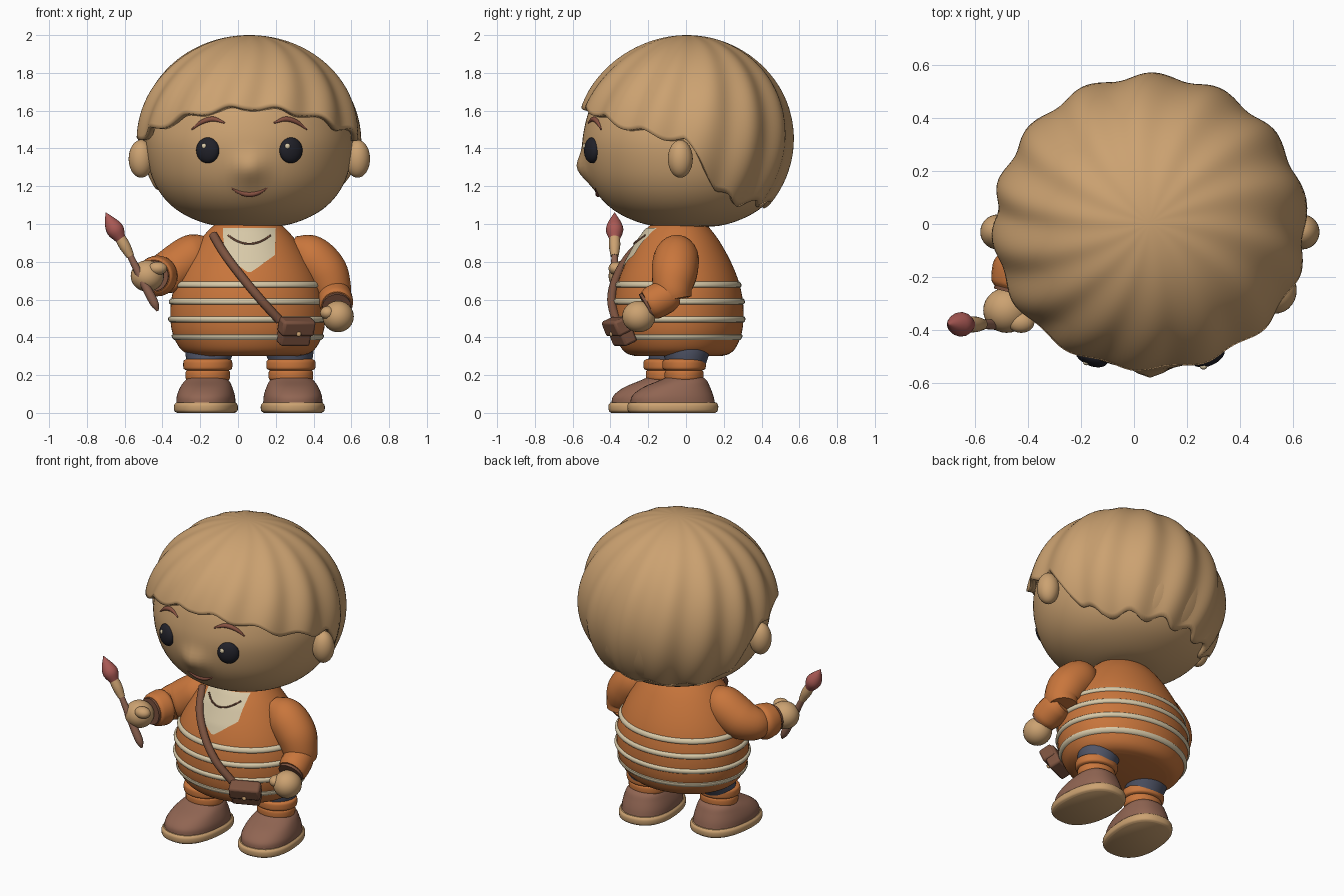
import bpy, bmesh, math
from mathutils import Vector, Matrix

if "Cube" in bpy.data.objects:
    bpy.data.objects.remove(bpy.data.objects["Cube"])

CX = 0.06  # middle line of the figure


def material(name, *rgb):
    m = bpy.data.materials.new(name)
    m.use_nodes = True
    m.diffuse_color = (*rgb, 1)
    m.node_tree.nodes["Principled BSDF"].inputs["Base Color"].default_value = (*rgb, 1)
    return m


TAN = material("warm tan", 0.60, 0.36, 0.165)
ORANGE = material("knit orange", 0.58, 0.18, 0.045)
CREAM = material("cream", 0.68, 0.58, 0.39)
SHOE = material("shoe brown", 0.28, 0.13, 0.085)
LEATHER = material("leather brown", 0.20, 0.085, 0.05)
NAVY = material("slate blue", 0.08, 0.09, 0.135)
BLACK = material("eye black", 0.015, 0.015, 0.022)
RED = material("bristle red", 0.40, 0.10, 0.09)
BROW = material("brow brown", 0.25, 0.085, 0.055)


def make(name, bm, mat):
    me = bpy.data.meshes.new(name)
    bm.to_mesh(me)
    bm.free()
    ob = bpy.data.objects.new(name, me)
    bpy.context.collection.objects.link(ob)
    me.materials.append(mat)
    bpy.ops.object.select_all(action="DESELECT")
    ob.select_set(True)
    bpy.context.view_layer.objects.active = ob
    bpy.ops.object.shade_smooth_by_angle(angle=math.radians(45))
    return ob


def spline(pts, n=6):
    """Smooth curve through points of any dimension."""
    p = [Vector(q) for q in pts]
    p = [p[0] * 2 - p[1]] + p + [p[-1] * 2 - p[-2]]
    out = []
    for a, b, c, d in zip(p, p[1:], p[2:], p[3:]):
        for k in range(n):
            t = k / n
            out.append(b + (c - a) * (t / 2) + (a * 2 - b * 5 + c * 4 - d) * (t * t / 2)
                       + (b * 3 - a - c * 3 + d) * (t ** 3 / 2))
    return out + [p[-2]]


def lookup(table, z):
    """Linear value from (key, value) pairs."""
    for (a, u), (b, v) in zip(table, table[1:]):
        if z <= b:
            return u + (v - u) * max(0, (z - a) / (b - a))
    return table[-1][1]


def skin_rings(name, rings, mat, cap=True):
    bm = bmesh.new()
    loops = [[bm.verts.new(v) for v in r] for r in rings]
    n = len(loops[0])
    for lo, hi in zip(loops, loops[1:]):
        for i in range(n):
            j = (i + 1) % n
            bm.faces.new((lo[i], lo[j], hi[j], hi[i]))
    if cap:
        bm.faces.new(loops[0][::-1])
        bm.faces.new(loops[-1])
        bmesh.ops.recalc_face_normals(bm, faces=bm.faces)
    return make(name, bm, mat)


def loft(name, rows, mat, power=2.0, n=48, steps=5, cap=True):
    """Stack of oval rings; each row is (cx, cy, z, rx, ry)."""
    rings = []
    for cx, cy, z, rx, ry in spline([tuple(r) for r in rows], steps):
        ring = []
        for i in range(n):
            c, s = math.cos(math.tau * i / n), math.sin(math.tau * i / n)
            k = (abs(c) ** power + abs(s) ** power) ** (-1 / power)
            ring.append((cx + max(rx, 0.001) * c * k, cy + max(ry, 0.001) * s * k, z))
        rings.append(ring)
    return skin_rings(name, rings, mat, cap)


def sweep(name, path, mat, n=16, steps=6):
    """Round tube; each path point is (x, y, z, radius)."""
    pts = spline(path, steps)
    pos = [Vector(p[:3]) for p in pts]
    side, rings = None, []
    for i, p in enumerate(pos):
        d = (pos[min(i + 1, len(pos) - 1)] - pos[max(i - 1, 0)]).normalized()
        side = d.orthogonal() if side is None else side - d * side.dot(d)
        side.normalize()
        up = d.cross(side)
        r = max(pts[i][3], 0.001)
        rings.append([p + (side * math.cos(math.tau * k / n) + up * math.sin(math.tau * k / n)) * r
                      for k in range(n)])
    return skin_rings(name, rings, mat)


def ball(name, loc, size, mat, turn=0.0):
    bm = bmesh.new()
    bmesh.ops.create_uvsphere(bm, u_segments=28, v_segments=18, radius=1)
    bm.transform(Matrix.Translation(loc) @ Matrix.Rotation(turn, 4, "Z") @ Matrix.Diagonal((*size, 1)))
    return make(name, bm, mat)


# Head with a soft nose
HEAD = [(0.98, 0.03), (0.995, 0.2), (1.05, 0.345), (1.13, 0.445), (1.24, 0.512), (1.38, 0.545),
        (1.5, 0.54), (1.64, 0.495), (1.78, 0.395), (1.87, 0.24), (1.91, 0.02)]


def face_y(x, z):
    return -math.sqrt(lookup(HEAD, z) ** 2 - (x - CX) ** 2)


head = loft("head", [(CX, 0, z, r, r) for z, r in HEAD], TAN, n=72, steps=6)
for v in head.data.vertices:
    if v.co.y < 0:
        v.co.y -= 0.048 * math.exp(-((v.co.x - CX) / 0.075) ** 2 - ((v.co.z - 1.295) / 0.075) ** 2)

# Face details and ears
for s, side in ((-1, "right"), (1, "left")):
    ball(side + "_ear", (CX + s * 0.573, -0.03, 1.345), (0.066, 0.066, 0.1), TAN)
    x = CX + s * 0.22
    y = face_y(x, 1.39)
    ball(side + "_eye", (x, y, 1.39), (0.065, 0.036, 0.068), BLACK, s * 0.41)
    ball(side + "_eye_glint", (x - 0.018, y - 0.032 - s * 0.008, 1.412), (0.014, 0.01, 0.014), CREAM)
    brow = [(0.13, 1.535, 0.004), (0.19, 1.555, 0.013), (0.25, 1.54, 0.012), (0.305, 1.5, 0.003)]
    sweep(side + "_eyebrow", [(CX + s * a, face_y(CX + s * a, z) - 0.004, z, r) for a, z, r in brow], BROW)
smile = []
for k in range(-4, 5):
    x, z = CX + 0.026 * k, 1.158 + 0.0027 * k * k
    smile.append((x, face_y(x, z) - 0.003, z, 0.015 - 0.0008 * k * k))
sweep("mouth", smile, BROW)

# Fluted hair cap with a hairline that drops behind the ears
HAIRLINE = [(0, 1.625), (0.5, 1.59), (0.85, 1.53), (1.2, 1.475), (1.55, 1.44), (1.72, 1.32),
            (1.9, 1.18), (2.15, 1.11), (3.2, 1.1)]
LOCKS, SEG, ROWS = 14, 196, 36
bm = bmesh.new()
pole = bm.verts.new((CX, 0.005, 2.0))
rows = []
for j in range(1, ROWS + 1):
    t, row = j / ROWS, []
    for i in range(SEG):
        a = math.tau * i / SEG
        front = abs(math.atan2(math.cos(a), -math.sin(a)))
        wave = math.cos(LOCKS * (a + 0.35 * t))
        edge = lookup(HAIRLINE, front) + 0.018 * math.cos(LOCKS * (a + 0.35) + 1)
        polar = t * math.acos((edge - 1.45) / 0.55)
        k = math.sin(polar) * (1 + 0.045 * t * max(0, math.cos(front))) + 0.02 * wave * min(1, polar * 0.9)
        row.append(bm.verts.new((CX + 0.585 * k * math.cos(a), 0.005 + 0.555 * k * math.sin(a),
                                 1.45 + 0.55 * math.cos(polar))))
    rows.append(row)
for i in range(SEG):
    j = (i + 1) % SEG
    bm.faces.new((pole, rows[0][i], rows[0][j]))
    for up, lo in zip(rows, rows[1:]):
        bm.faces.new((up[i], lo[i], lo[j], up[j]))
hair = make("hair", bm, TAN)
solid = hair.modifiers.new("thickness", "SOLIDIFY")
solid.thickness, solid.offset = 0.035, -1

# Jumper body and raised stripes
BX, BY, DEPTH = 0.052, -0.04, 0.84
TORSO = [(0.3, 0.27), (0.315, 0.325), (0.35, 0.365), (0.42, 0.398), (0.5, 0.41), (0.6, 0.405),
         (0.7, 0.378), (0.8, 0.33), (0.9, 0.265), (0.97, 0.205), (1.0, 0.17)]


def body_y(x, z):
    q = 1 - ((x - BX) / lookup(TORSO, z)) ** 2
    return BY - DEPTH * lookup(TORSO, z) * math.sqrt(max(q, 0))


loft("jumper_body", [(BX, BY, z, r, r * DEPTH) for z, r in TORSO], ORANGE, n=64)
for k, z in enumerate((0.4, 0.495, 0.59, 0.68)):
    rows = []
    for dz, out in ((-0.02, -0.012), (-0.013, 0.008), (0, 0.013), (0.013, 0.008), (0.02, -0.012)):
        r = lookup(TORSO, z + dz) + out
        rows.append((BX, BY, z + dz, r, r * DEPTH))
    loft(f"jumper_stripe_{k + 1}", rows, CREAM, n=64, steps=2, cap=False)

# Shirt front in the neckline, and the necklace
NECK = [(0.745, 0.008), (0.77, 0.045), (0.8, 0.085), (0.835, 0.135), (0.98, 0.14)]
bm = bmesh.new()
grid = []
for j in range(19):
    z = 0.745 + 0.235 * j / 18
    xs = [CX + lookup(NECK, z) * (i / 6 - 1) for i in range(13)]
    grid.append([bm.verts.new((x, body_y(x, z) - 0.008, z)) for x in xs])
for lo, hi in zip(grid, grid[1:]):
    for i in range(12):
        bm.faces.new((lo[i], lo[i + 1], hi[i + 1], hi[i]))
make("shirt_front", bm, CREAM)
chain = []
for k in range(-4, 5):
    x, z = CX + 0.028 * k, 0.895 + 0.0028 * k * k
    chain.append((x, body_y(x, z) - 0.01, z, 0.005))
sweep("necklace", chain, LEATHER, n=8)

# Shoulder strap and bag
strap = [(-0.13, 0.94), (-0.07, 0.84), (0.02, 0.72), (0.12, 0.6), (0.22, 0.49)]
sweep("bag_strap", [(x, body_y(x, z) - 0.018, z, 0.024) for x, z in strap], LEATHER, n=10)
tilt = Matrix.Translation((0.3, -0.345, 0.43)) @ Matrix.Rotation(0.4, 4, "Z") @ Matrix.Rotation(0.4, 4, "X")


def bag_part(name, loc, size, mat):
    bm = bmesh.new()
    bmesh.ops.create_cube(bm, size=1)
    bm.transform(tilt @ Matrix.Translation(loc) @ Matrix.Diagonal((*size, 1)))
    ob = make(name, bm, mat)
    bev = ob.modifiers.new("rounding", "BEVEL")
    bev.width, bev.segments = 0.014, 2


bag_part("bag", (0, 0, 0), (0.17, 0.08, 0.14), LEATHER)
bag_part("bag_flap", (0, -0.012, 0.035), (0.185, 0.085, 0.085), LEATHER)
ball("bag_button", tilt @ Vector((0, -0.057, 0.01)), (0.013, 0.009, 0.013), TAN)

# Left arm hanging, right arm bent forward
sweep("left_sleeve", [(0.28, -0.05, 0.88, 0.06), (0.37, -0.05, 0.835, 0.115), (0.455, -0.06, 0.75, 0.122),
                      (0.495, -0.07, 0.66, 0.105), (0.5, -0.06, 0.6, 0.09)], ORANGE, n=24)
sweep("left_cuff", [(0.5, -0.06, 0.635, 0.07), (0.51, -0.1, 0.62, 0.088), (0.52, -0.17, 0.585, 0.09),
                    (0.522, -0.2, 0.57, 0.08)], ORANGE, n=24)
ball("left_hand", (0.53, -0.25, 0.51), (0.083, 0.088, 0.083), TAN)
ball("left_thumb", (0.475, -0.285, 0.53), (0.04, 0.045, 0.035), TAN)
sweep("right_sleeve", [(-0.14, -0.05, 0.88, 0.06), (-0.22, -0.05, 0.84, 0.115), (-0.33, -0.07, 0.765, 0.122),
                       (-0.4, -0.11, 0.735, 0.105), (-0.425, -0.17, 0.725, 0.085)], ORANGE, n=24)
sweep("right_cuff", [(-0.415, -0.14, 0.725, 0.09), (-0.425, -0.17, 0.725, 0.108), (-0.44, -0.23, 0.725, 0.1),
                     (-0.445, -0.25, 0.725, 0.085)], ORANGE, n=24)
ball("right_hand", (-0.48, -0.325, 0.725), (0.088, 0.085, 0.083), TAN)
ball("right_thumb", (-0.425, -0.37, 0.765), (0.05, 0.04, 0.035), TAN)

# Wrist bands
for name, c, d, r in (("left", (0.522, -0.205, 0.565), (0.05, -0.8, -0.45), 0.076),
                      ("right", (-0.447, -0.255, 0.725), (-0.25, -1, 0), 0.082)):
    d = Vector(d).normalized() * 0.008
    c = Vector(c)
    sweep(name + "_wrist_band", [(*(c - d), r), (*(c + d), r)], LEATHER, n=24, steps=1)

# Paintbrush
BRUSH_Y = -0.378
for name, mat, pts in (
        ("brush_handle", SHOE, [(-0.425, 0.54, 0.006), (-0.445, 0.585, 0.023), (-0.5, 0.69, 0.022),
                                (-0.585, 0.86, 0.016)]),
        ("brush_ferrule", TAN, [(-0.57, 0.83, 0.021), (-0.6, 0.885, 0.03), (-0.635, 0.945, 0.027)]),
        ("brush_bristles", RED, [(-0.622, 0.92, 0.028), (-0.648, 0.965, 0.046), (-0.672, 1.005, 0.036),
                                 (-0.7, 1.06, 0.002)])):
    sweep(name, [(x, BRUSH_Y, z, r) for x, z, r in pts], mat)

# Legs, rolled cuffs and shoes; the right foot steps forward
for s, side, y in ((-1, "right", -0.1), (1, "left", 0.0)):
    x = CX + s * 0.22
    loft(side + "_trouser_leg", [(x - s * 0.03, -0.02 + y * 0.3, 0.42, 0.14, 0.14),
                                 (x - s * 0.01, y * 0.7, 0.33, 0.13, 0.125),
                                 (x, y, 0.24, 0.105, 0.1)], NAVY)
    for part, z, r in (("lower", 0.2, 0.118), ("upper", 0.255, 0.13)):
        loft(f"{side}_{part}_trouser_cuff", [(x, y - 0.01, z + dz, r + g, r + g - 0.015) for dz, g in
             ((-0.03, -0.02), (-0.022, -0.003), (0, 0), (0.022, -0.003), (0.03, -0.02))], ORANGE, steps=3)
    turn = Matrix.Translation((x + s * 0.01, y - 0.07, 0)) @ Matrix.Rotation(s * 0.1, 4, "Z")
    sole = loft(side + "_shoe_sole", [(0, 0, 0, 0.15, 0.225), (0, 0, 0.012, 0.165, 0.238),
                                      (0, 0, 0.04, 0.166, 0.24), (0, 0, 0.055, 0.155, 0.23)], TAN, 2.4)
    upper = loft(side + "_shoe_upper", [(0, 0, 0.045, 0.155, 0.225), (0, 0, 0.09, 0.152, 0.215),
                                        (0, 0.02, 0.135, 0.137, 0.178), (0, 0.055, 0.172, 0.115, 0.125),
                                        (0, 0.065, 0.195, 0.085, 0.085)], SHOE, 2.3)
    for ob in (sole, upper):
        ob.data.transform(turn)
